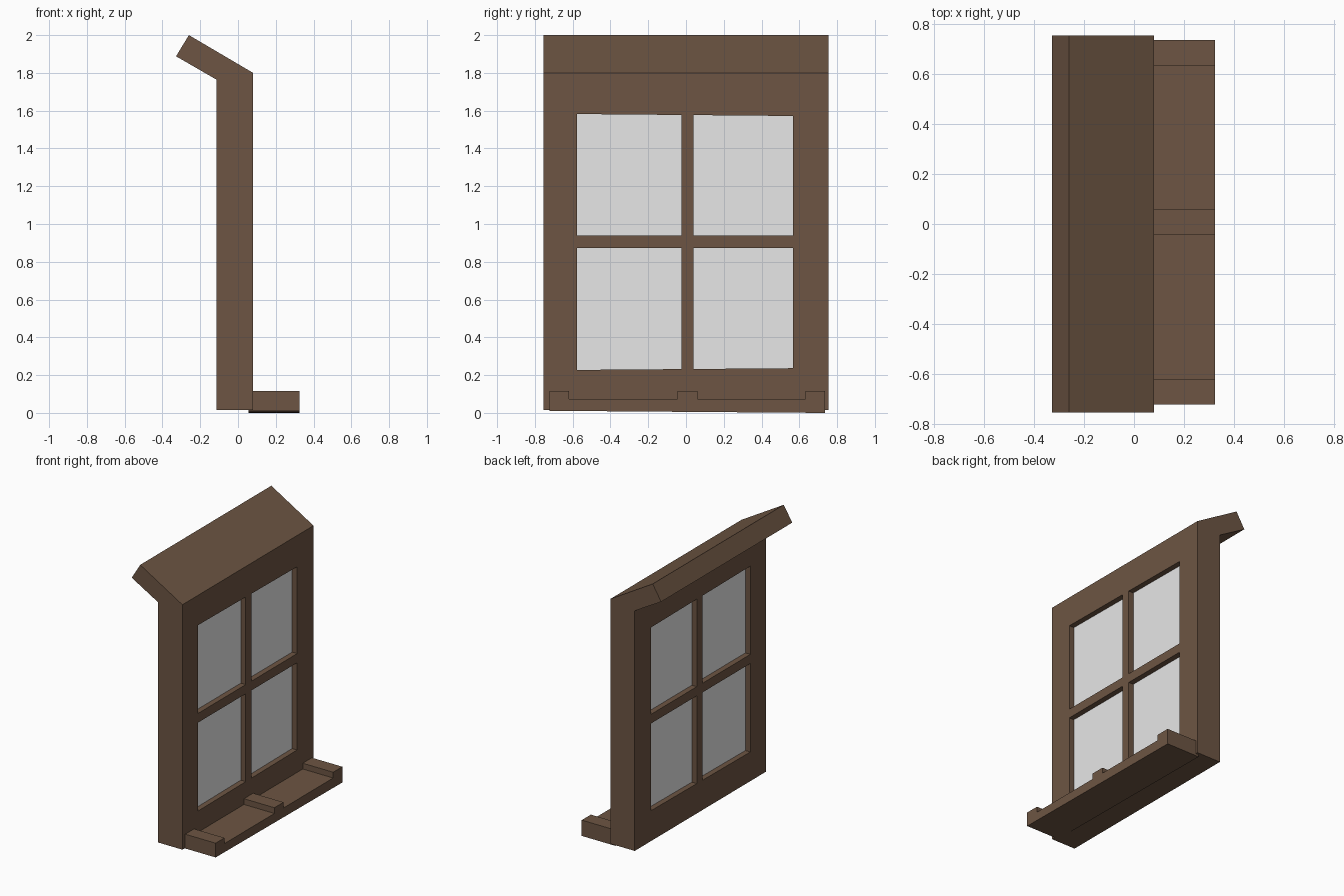
import bpy
import bmesh

if "Cube" in bpy.data.objects:
    bpy.data.objects.remove(bpy.data.objects["Cube"])


def material(name, rgb):
    m = bpy.data.materials.new(name)
    m.diffuse_color = (*rgb, 1)
    m.use_nodes = True
    m.node_tree.nodes["Principled BSDF"].inputs["Base Color"].default_value = m.diffuse_color
    return m


wood = material("brown wood", (0.153, 0.091, 0.056))
pane = material("pale glass", (0.8, 0.8, 0.8))


def finish(bm, name, mat):
    bmesh.ops.recalc_face_normals(bm, faces=bm.faces)
    me = bpy.data.meshes.new(name)
    bm.to_mesh(me)
    bm.free()
    me.materials.append(mat)
    ob = bpy.data.objects.new(name, me)
    bpy.context.collection.objects.link(ob)
    return ob


def extrude(bm, faces, vec):
    """Thicken flat faces into a closed solid."""
    geo = bmesh.ops.extrude_face_region(bm, geom=faces, use_keep_orig=True)["geom"]
    bmesh.ops.translate(bm, vec=vec, verts=[g for g in geo if isinstance(g, bmesh.types.BMVert)])


def prism(name, points, vec, mat):
    bm = bmesh.new()
    f = bm.faces.new([bm.verts.new(p) for p in points])
    extrude(bm, [f], vec)
    return finish(bm, name, mat)


def box(name, x, y, z, mat):
    pts = [(x[0], y[0], z[0]), (x[0], y[1], z[0]), (x[0], y[1], z[1]), (x[0], y[0], z[1])]
    return prism(name, pts, (x[1] - x[0], 0, 0), mat)


# Window frame with crossing bars: a grid with four cells left open
ys = [-0.755, -0.577, -0.025, 0.04, 0.567, 0.755]
zs = [0.015, 0.232, 0.872, 0.939, 1.577, 1.78]
bm = bmesh.new()
rows = []
for j, z in enumerate(zs):
    # the opening edges are slightly crooked
    slope = {1: 0.008, 4: -0.009}.get(j, 0)
    rows.append([bm.verts.new((-0.115, y, z + slope * y)) for y in ys])
faces = []
for j in range(5):
    for i in range(5):
        if not (i in (1, 3) and j in (1, 3)):
            faces.append(bm.faces.new([rows[j][i], rows[j][i + 1],
                                       rows[j + 1][i + 1], rows[j + 1][i]]))
extrude(bm, faces, (0.195, 0, 0))
for v in bm.verts:  # bevelled top edge meeting the hood
    if v.co.z > 1.7:
        v.co.z = 1.8 if v.co.x > 0 else 1.765
finish(bm, "window_frame", wood)

# Glass set back from both faces
box("glass", (-0.075, 0.04), (-0.60, 0.59), (0.2, 1.6), pane)

# Sloping hood leaning backwards from the frame top
hood = [(0.08, 1.8), (-0.26, 2.0), (-0.328, 1.888), (-0.115, 1.765)]
prism("sloping_hood", [(x, -0.755, z) for x, z in hood], (0, 1.51, 0), wood)

# Sill with a slightly crooked underside
sill = [(-0.722, 0.011), (0.45, 0.002), (0.737, 0.0), (0.737, 0.073), (-0.722, 0.073)]
prism("sill", [(0.055, y, z) for y, z in sill], (0.27, 0, 0), wood)

# Raised blocks on the sill
for k, (a, b) in enumerate([(-0.722, -0.62), (-0.045, 0.06), (0.632, 0.737)]):
    box(f"sill_block_{k + 1}", (0.06, 0.325), (a, b), (0.073, 0.115), wood)
